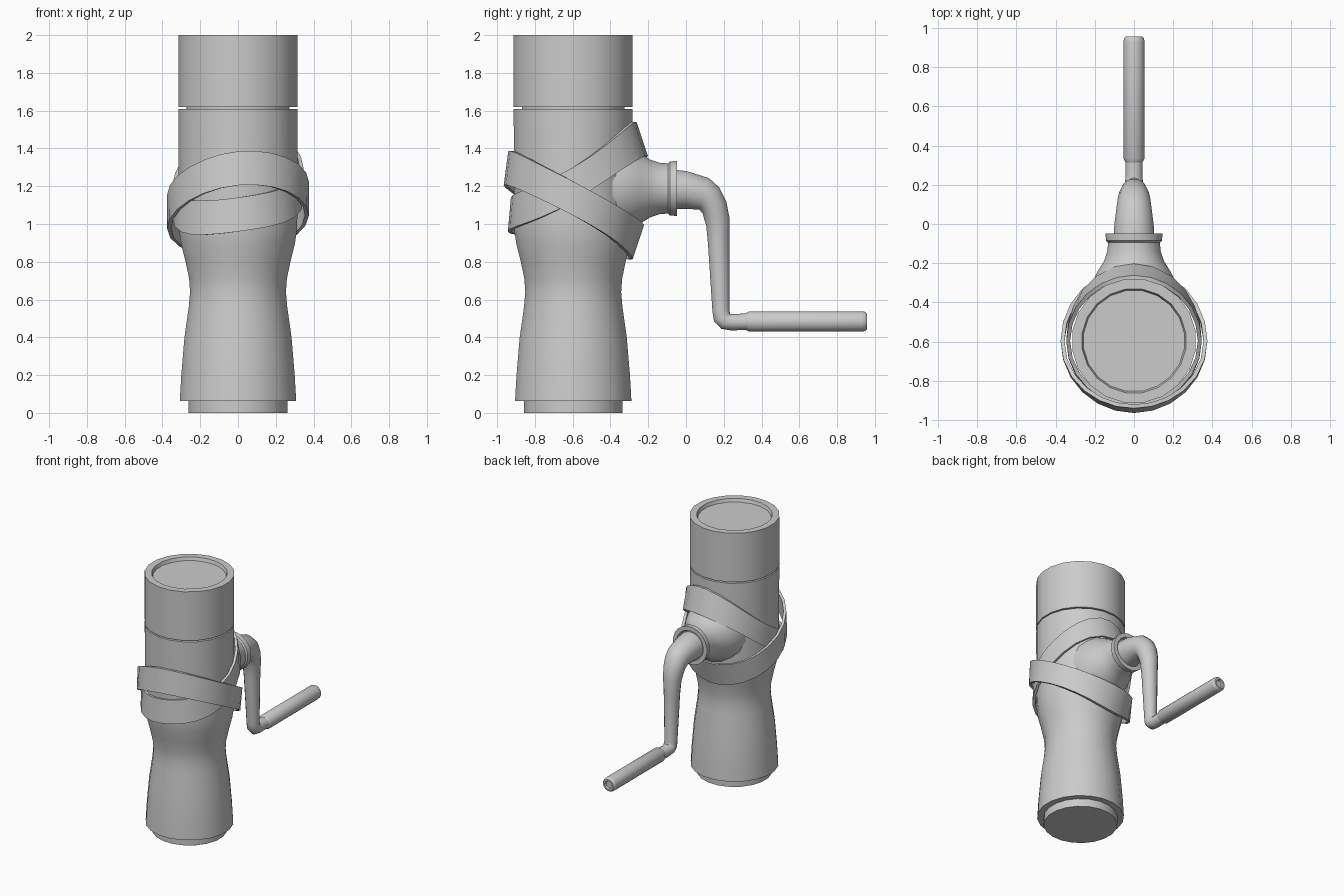
import bpy, bmesh
from math import sin, cos, radians, pi, tau

if "Cube" in bpy.data.objects:
    bpy.data.objects.remove(bpy.data.objects["Cube"])

CY = -0.597  # y of the mill's vertical axis


def make(name, rings, closed=False):
    """Skin a list of equal-length vertex rings into a smooth-shaded object."""
    bm = bmesh.new()
    vs = [[bm.verts.new(p) for p in ring] for ring in rings]
    n, m = len(vs[0]), len(vs)
    for i in range(m if closed else m - 1):
        a, b = vs[i], vs[(i + 1) % m]
        for j in range(n):
            k = (j + 1) % n
            bm.faces.new((a[j], a[k], b[k], b[j]))
    if not closed:
        bm.faces.new(vs[0])
        bm.faces.new(vs[-1])
    bmesh.ops.recalc_face_normals(bm, faces=bm.faces)
    me = bpy.data.meshes.new(name)
    bm.to_mesh(me)
    bm.free()
    ob = bpy.data.objects.new(name, me)
    bpy.context.collection.objects.link(ob)
    bpy.ops.object.select_all(action='DESELECT')
    ob.select_set(True)
    bpy.context.view_layer.objects.active = ob
    bpy.ops.object.shade_smooth_by_angle(angle=radians(35))
    return ob


def tube(name, stations, n):
    """Stations are (y, z, radius, heading in degrees within the yz plane)."""
    rings = []
    for y, z, r, a in stations:
        a = radians(a)
        rings.append([(r * cos(t), y - r * sin(t) * sin(a), z + r * sin(t) * cos(a))
                      for t in (tau * (j + .5) / n for j in range(n))])
    return make(name, rings)


def lathe_z(name, profile, n=20):
    return tube(name, [(CY, z, r, 90) for z, r in profile], n)


def lathe_y(name, profile, z, n=16):
    return tube(name, [(y, z, r, 0) for y, r in profile], n)


def strap(name, zc, amp, curve, skew, r_front, r_side, r_back, lean_f, lean_b, n=24):
    """Tilted closed band around the body; c = +1 at the front, -1 at the back."""
    h, th = 0.09, 0.02
    rings = []
    for i in range(n):
        t = tau * i / n
        c, s = cos(t), sin(t)
        r = r_side + (((r_front if c > 0 else r_back) - r_side) * c * c)
        z = zc + amp * c + curve * c * c + skew * s
        lean = (lean_f if c > 0 else lean_b) * c * c
        rings.append([((r + e * lean - d) * s, CY - (r + e * lean - d) * c, z + e * h)
                      for e, d in ((-1, 0), (1, 0), (1, th), (-1, th))])
    return make(name, rings, closed=True)


# Main body: base plug, waisted barrel, groove, cap with shallow recess
lathe_z("base_plug", [(0, .265), (.08, .265)])
lathe_z("barrel", [(.062, .25), (.062, .312), (.2, .304), (.4, .287), (.56, .264), (.64, .257),
                   (.71, .262), (.8, .281), (.9, .306), (.97, .316), (1.04, .318),
                   (1.61, .319), (1.61, .27)])
lathe_z("groove_core", [(1.58, .275), (1.65, .275)])
lathe_z("top_cap", [(1.62, .27), (1.62, .319), (2, .319), (2, .268), (1.975, .26)])

# Side socket with flange
lathe_y("crank_socket", [(-.46, .25), (-.36, .237), (-.3, .217), (-.24, .187), (-.19, .155),
                         (-.14, .138), (-.095, .134), (-.085, .145), (-.048, .147),
                         (-.048, .115), (-.06, .108)], 1.188, 20)

# Bent tapering crank arm
tube("crank_arm", [(-.07, 1.183, .107, 0), (0, 1.18, .102, -2), (.095, 1.16, .089, -17),
                   (.132, 1.125, .083, -32), (.154, 1.075, .076, -52), (.169, 1.01, .066, -73),
                   (.173, .9, .058, -87), (.185, .54, .046, -87), (.191, .505, .048, -65),
                   (.21, .485, .047, -30), (.24, .48, .044, -3), (.34, .483, .045, 0)], 16)

# Grip with dimpled end
lathe_y("crank_grip", [(.315, .044), (.335, .055), (.93, .055), (.948, .052), (.957, .044),
                       (.957, .031), (.94, .028)], .484)

# Crossing straps, one under and one over the socket
strap("lower_back_strap", 1.1, .195, 0, .035, .356, .375, .345, -.012, .03)
strap("upper_back_strap", 1.165, -.2, .085, .045, .338, .346, .365, -.008, -.03)
